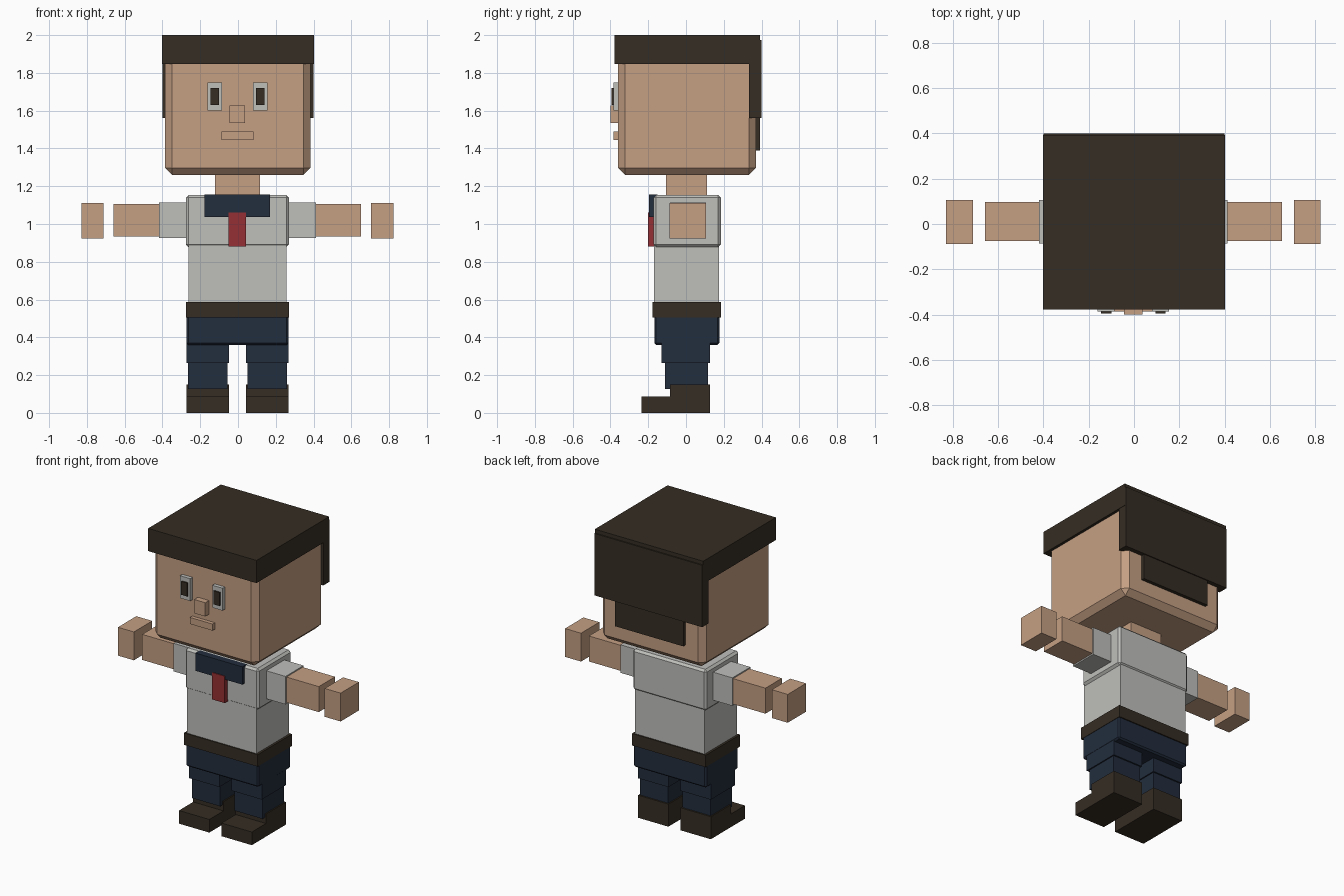
import bpy, bmesh

# Colours (linear)
def material(name, rgb):
    m = bpy.data.materials.new(name)
    m.diffuse_color = (*rgb, 1)
    return m

SKIN = material("skin", (0.56, 0.35, 0.23))
BROWN = material("dark brown", (0.036, 0.026, 0.017))
SHIRT = material("light grey", (0.52, 0.52, 0.50))
NAVY = material("navy", (0.016, 0.026, 0.047))
RED = material("red", (0.30, 0.030, 0.034))


def box(name, mat, x, y, z, bevel=0.0):
    """Box from its (min, max) range on each axis, with optional chamfer."""
    bm = bmesh.new()
    bmesh.ops.create_cube(bm, size=1)
    for v in bm.verts:
        v.co = [r[0] if c < 0 else r[1] for c, r in zip(v.co, (x, y, z))]
    if bevel:
        bmesh.ops.bevel(bm, geom=bm.edges[:], offset=bevel, segments=1,
                        affect='EDGES')
    mesh = bpy.data.meshes.new(name)
    bm.to_mesh(mesh)
    bm.free()
    mesh.materials.append(mat)
    ob = bpy.data.objects.new(name, mesh)
    bpy.context.collection.objects.link(ob)
    return ob


def pair(name, mat, x, y, z, bevel=0.0):
    """Left and right boxes mirrored about the body's centre line."""
    c = -0.003
    box(name + "_right", mat, (c + x[0], c + x[1]), y, z, bevel)
    box(name + "_left", mat, (c - x[1], c - x[0]), y, z, bevel)


# Head and hair
box("head", SKIN, (-0.386, 0.384), (-0.36, 0.37), (1.26, 1.92), 0.037)
box("hair_cap", BROWN, (-0.402, 0.402), (-0.378, 0.392), (1.848, 2.0))
box("hair_back", BROWN, (-0.4, 0.4), (0.333, 0.4), (1.56, 1.975))
box("hair_nape", BROWN, (-0.255, 0.25), (0.35, 0.393), (1.39, 1.6))

# Face
pair("eye", SHIRT, (0.082, 0.158), (-0.385, -0.34), (1.6, 1.75))
pair("pupil", BROWN, (0.097, 0.142), (-0.395, -0.36), (1.63, 1.72))
box("nose", SKIN, (-0.045, 0.037), (-0.4, -0.34), (1.535, 1.627))
box("mouth", SKIN, (-0.087, 0.081), (-0.385, -0.34), (1.446, 1.49))

# Torso
box("neck", SKIN, (-0.121, 0.116), (-0.105, 0.111), (1.12, 1.28))
box("chest", SHIRT, (-0.276, 0.27), (-0.172, 0.184), (0.878, 1.153), 0.014)
box("waist", SHIRT, (-0.261, 0.256), (-0.17, 0.176), (0.56, 0.9))
box("belt", BROWN, (-0.276, 0.271), (-0.178, 0.185), (0.506, 0.586))
box("hips", NAVY, (-0.273, 0.268), (-0.168, 0.177), (0.36, 0.52), 0.01)
box("collar", NAVY, (-0.177, 0.17), (-0.197, -0.15), (1.036, 1.155))
box("tie", RED, (-0.05, 0.043), (-0.202, -0.16), (0.88, 1.06))

# Arms, held straight out
pair("sleeve", SHIRT, (0.24, 0.415), (-0.085, 0.106), (0.925, 1.113))
pair("arm", SKIN, (0.38, 0.655), (-0.075, 0.098), (0.934, 1.105))
pair("hand", SKIN, (0.708, 0.826), (-0.088, 0.106), (0.922, 1.112))

# Legs and shoes
pair("thigh", NAVY, (0.045, 0.27), (-0.129, 0.127), (0.265, 0.38))
pair("shin", NAVY, (0.053, 0.262), (-0.11, 0.117), (0.126, 0.28))
pair("shoe_heel", BROWN, (0.045, 0.27), (-0.085, 0.127), (0, 0.151))
pair("shoe_toe", BROWN, (0.045, 0.27), (-0.235, -0.08), (0, 0.088))
